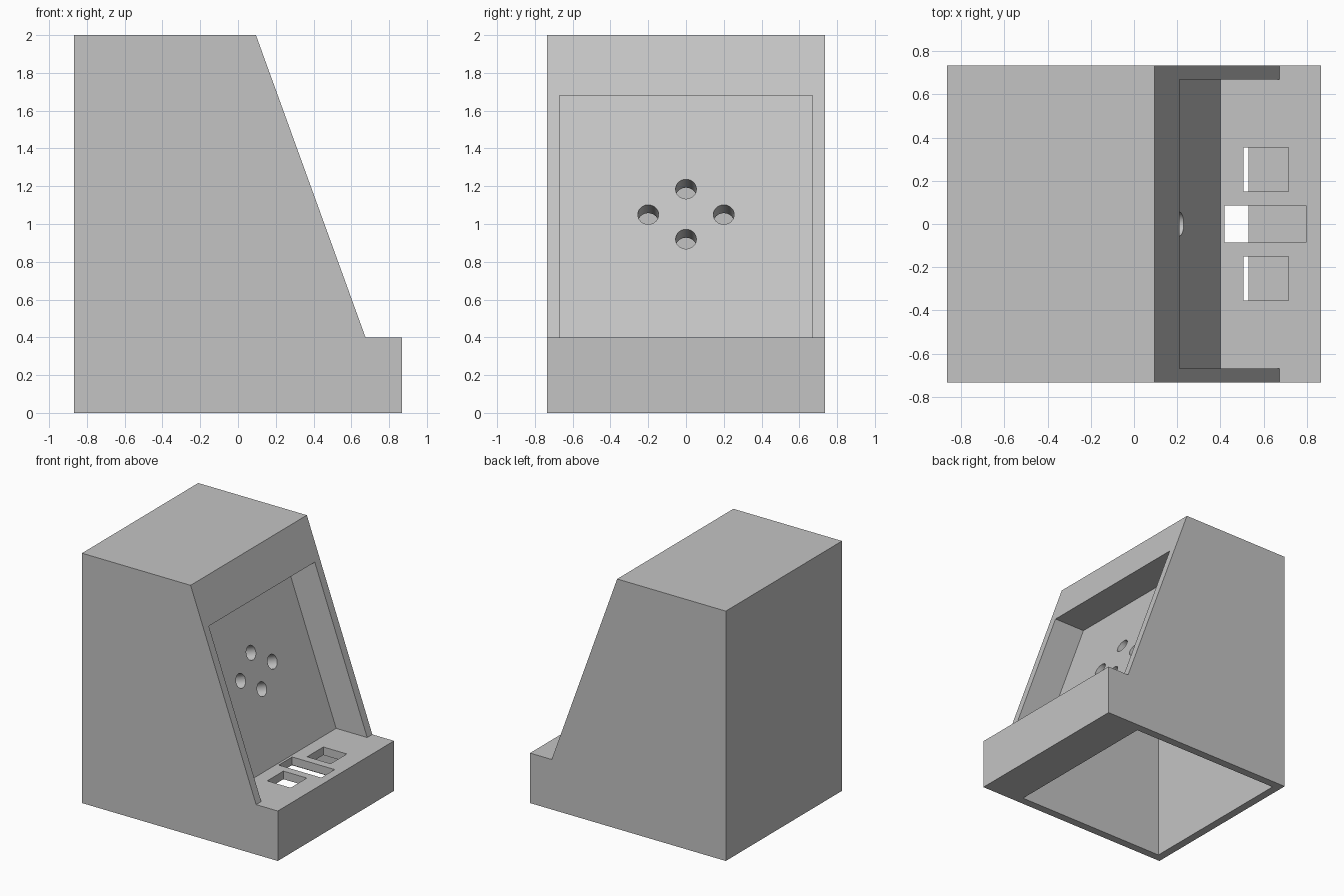
import bpy, bmesh, math
from mathutils import Vector

cube = bpy.data.objects.get("Cube")
if cube:
    bpy.data.objects.remove(cube, do_unlink=True)

GREY = (0.55, 0.55, 0.55, 1)
mat = bpy.data.materials.new("plain_grey")
mat.use_nodes = True
mat.diffuse_color = GREY
mat.node_tree.nodes["Principled BSDF"].inputs["Base Color"].default_value = GREY

HALF, WALL = 0.735, 0.065
BACK, FRONT, TOP, SHELF = -0.867, 0.867, 2.0, 0.4
LEAN = 0.58 / 1.6          # horizontal run of the sloped face per unit of height
INNER = HALF - WALL
SCREEN_TOP = 1.68


def prism(name, profile, y0, y1):
    """Extrude an x-z profile from y0 to y1."""
    bm = bmesh.new()
    face = bm.faces.new([bm.verts.new((x, y0, z)) for x, z in profile])
    ext = bmesh.ops.extrude_face_region(bm, geom=[face])["geom"]
    bmesh.ops.translate(bm, vec=(0, y1 - y0, 0),
                        verts=[v for v in ext if isinstance(v, bmesh.types.BMVert)])
    bmesh.ops.recalc_face_normals(bm, faces=bm.faces)
    mesh = bpy.data.meshes.new(name)
    bm.to_mesh(mesh)
    bm.free()
    mesh.materials.append(mat)
    obj = bpy.data.objects.new(name, mesh)
    bpy.context.collection.objects.link(obj)
    return obj


def box(name, x0, x1, y0, y1, z0, z1):
    return prism(name, [(x0, z0), (x1, z0), (x1, z1), (x0, z1)], y0, y1)


def panel_x(z, offset=0.0):
    """x of the recessed panel at height z."""
    return 0.40 - (z - SHELF) * LEAN - offset


# Cabinet shell
cabinet = prism("cabinet", [(BACK, 0), (FRONT, 0), (FRONT, SHELF), (0.675, SHELF),
                            (0.095, TOP), (BACK, TOP)], -HALF, HALF)

# Hollow interior, following the panel and the shelf
low, high, thick = SHELF - WALL, TOP - WALL, 0.138
cutters = [prism("interior_cutter",
                 [(BACK + WALL, WALL), (FRONT - WALL, WALL), (FRONT - WALL, low),
                  (panel_x(low, thick), low), (panel_x(high, thick), high),
                  (BACK + WALL, high)], -INNER, INNER)]

# Opening in the floor
cutters.append(box("floor_cutter", BACK + WALL, 0.53, -INNER, INNER, -0.1, 0.2))

# Sloped recess above the shelf
cutters.append(prism("recess_cutter",
                     [(panel_x(SHELF), SHELF), (0.675, SHELF), (0.95, 0.5),
                      (0.95, SCREEN_TOP), (panel_x(SCREEN_TOP), SCREEN_TOP)],
                     -INNER, INNER))

# Slots in the shelf
cutters.append(box("middle_slot_cutter", 0.42, 0.797, -0.085, 0.085, 0.3, 0.5))
for side in (-1, 1):
    y0, y1 = sorted((side * 0.15, side * 0.355))
    cutters.append(box("side_slot_cutter", 0.507, 0.715, y0, y1, 0.3, 0.5))

# Four round holes square to the panel
for y, z in ((0, 1.185), (0, 0.92), (-0.2, 1.05), (0.2, 1.05)):
    bpy.ops.mesh.primitive_cylinder_add(
        vertices=32, radius=0.055, depth=0.5, location=(panel_x(z), y, z),
        rotation=(0, math.pi / 2 - math.atan(LEAN), 0))
    hole = bpy.context.object
    hole.name = "round_hole_cutter"
    hole.data.materials.append(mat)
    cutters.append(hole)

# Carve the shell, then drop the cutters
bpy.ops.object.select_all(action='DESELECT')
bpy.context.view_layer.objects.active = cabinet
cabinet.select_set(True)
for cutter in cutters:
    cutter.hide_render = True
    mod = cabinet.modifiers.new("carve", 'BOOLEAN')
    mod.operation, mod.solver, mod.object = 'DIFFERENCE', 'EXACT', cutter
    bpy.ops.object.modifier_apply(modifier=mod.name)
    bpy.data.objects.remove(cutter, do_unlink=True)
bpy.ops.object.shade_smooth_by_angle(angle=math.radians(30))
